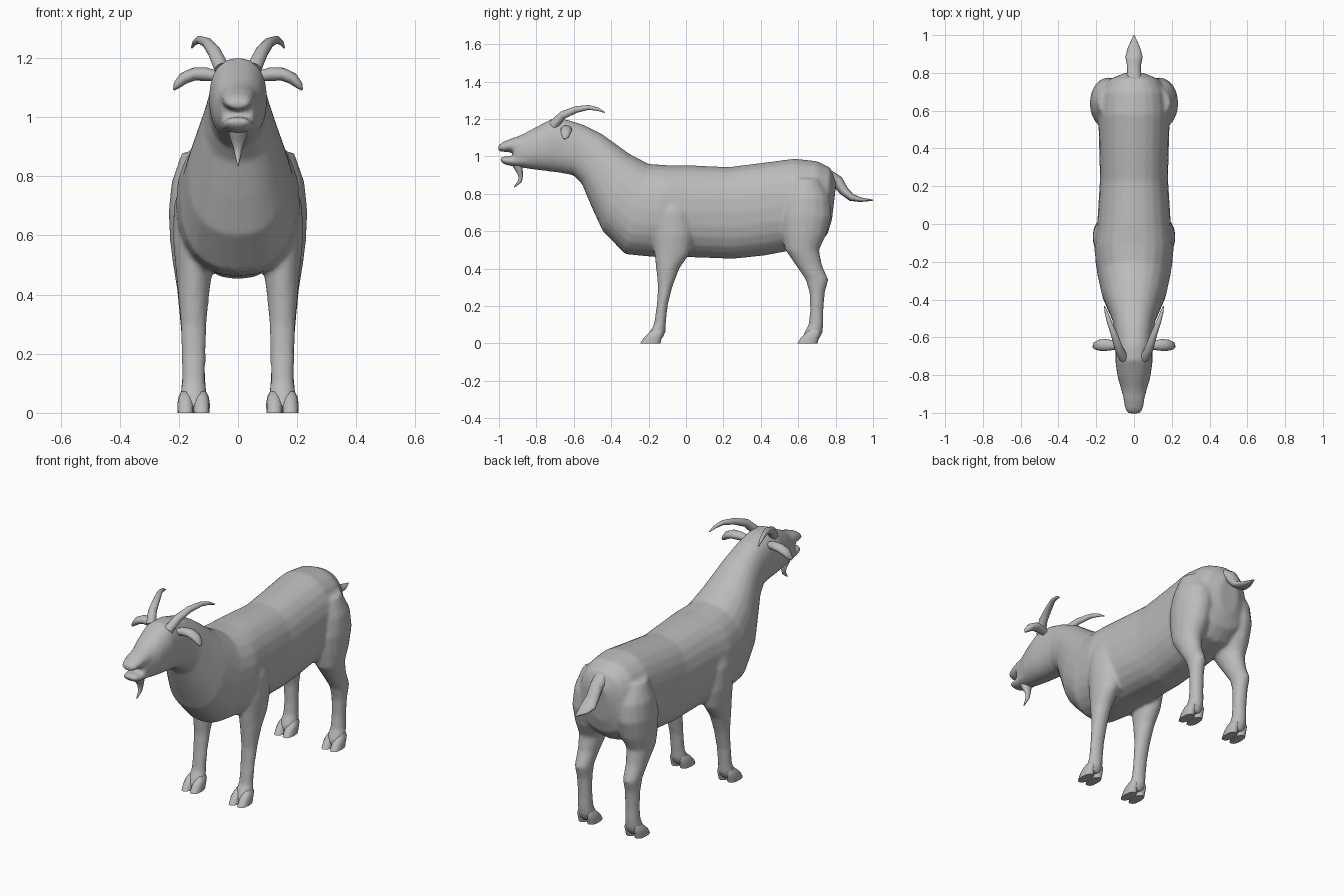
import bpy, bmesh, math
from mathutils import Vector

cube = bpy.data.objects.get("Cube")
if cube:
    bpy.data.objects.remove(cube, do_unlink=True)

grey = bpy.data.materials.new("plain grey")
grey.use_nodes = True
colour = (0.5, 0.5, 0.5, 1)
grey.diffuse_color = colour
shader = next(n for n in grey.node_tree.nodes if n.type == 'BSDF_PRINCIPLED')
shader.inputs["Base Color"].default_value = colour


def loft(bm, rings, sides=16, power=2.0):
    """Skin rings given as (centre, half axis u, half axis v)."""
    loops = []
    for centre, u, v in rings:
        loop = []
        for i in range(sides):
            a = math.tau * i / sides
            c, s = math.cos(a), math.sin(a)
            c = math.copysign(abs(c) ** (2 / power), c)
            s = math.copysign(abs(s) ** (2 / power), s)
            loop.append(bm.verts.new(centre + u * c + v * s))
        loops.append(loop)
    faces = [bm.faces.new(loops[0]), bm.faces.new(loops[-1][::-1])]
    for p, q in zip(loops, loops[1:]):
        for i in range(sides):
            j = (i + 1) % sides
            faces.append(bm.faces.new((p[j], p[i], q[i], q[j])))
    bmesh.ops.recalc_face_normals(bm, faces=faces)


def spine_rings(sections):
    """Sections: top y, top z, bottom y, bottom z, half width."""
    rings = []
    for ty, tz, by, bz, w in sections:
        top, low = Vector((0, ty, tz)), Vector((0, by, bz))
        rings.append(((top + low) / 2, Vector((w, 0, 0)), (top - low) / 2))
    return rings


def limb_rings(sections, side, x_shift=0, y_shift=0):
    """Sections: z, x, half width, front y, back y."""
    return [(Vector((side * (x + x_shift), (y0 + y1) / 2 + y_shift, z)),
             Vector((rx, 0, 0)), Vector((0, (y1 - y0) / 2, 0)))
            for z, x, rx, y0, y1 in sections]


def tube_rings(path, across, side=1):
    """Path: x, y, z, half width along 'across', half thickness."""
    pts = [Vector((side * p[0], p[1], p[2])) for p in path]
    rings = []
    for i, p in enumerate(pts):
        t = (pts[min(i + 1, len(pts) - 1)] - pts[max(i - 1, 0)]).normalized()
        n = t.cross(across).normalized()
        rings.append((p, n.cross(t) * path[i][3], n * path[i][4]))
    return rings


def finish(name, bm, angle=60):
    mesh = bpy.data.meshes.new(name)
    bm.to_mesh(mesh)
    bm.free()
    mesh.materials.append(grey)
    ob = bpy.data.objects.new(name, mesh)
    bpy.context.collection.objects.link(ob)
    bpy.ops.object.select_all(action='DESELECT')
    ob.select_set(True)
    bpy.context.view_layer.objects.active = ob
    bpy.ops.object.shade_smooth_by_angle(angle=math.radians(angle))
    return ob


# Torso, neck and head, from rump to muzzle
torso = [
    (.805, .87, .78, .66, .06), (.77, .94, .755, .58, .14),
    (.70, .975, .69, .52, .18), (.58, .988, .58, .50, .19),
    (.42, .967, .42, .47, .185), (.23, .943, .25, .452, .18),
    (0, .953, 0, .462, .195), (-.10, .953, -.17, .462, .21),
    (-.20, .96, -.325, .477, .195), (-.30, 1.012, -.445, .60, .17),
    (-.38, 1.07, -.505, .73, .14), (-.45, 1.12, -.555, .85, .115),
    (-.55, 1.17, -.60, .898, .10), (-.64, 1.198, -.67, .912, .097),
    (-.72, 1.2, -.75, .922, .098), (-.80, 1.158, -.83, .932, .086),
    (-.87, 1.12, -.88, .94, .068), (-.92, 1.10, -.92, .945, .056)]
upper_muzzle = [
    (-.86, 1.12, -.86, 1.01, .066), (-.93, 1.098, -.93, 1.022, .057),
    (-.98, 1.077, -.985, 1.025, .048), (-1.004, 1.058, -1.004, 1.028, .032)]
lower_jaw = [
    (-.86, 1.01, -.86, .942, .064), (-.93, 1.002, -.93, .948, .055),
    (-.97, 1.0, -.967, .955, .05), (-.994, .996, -.988, .968, .034)]

# Legs, from the shoulder or hip down to the pastern
front_leg = [
    (.82, .11, .07, -.14, 0), (.70, .13, .088, -.18, .04),
    (.58, .14, .08, -.18, .045), (.48, .148, .062, -.17, .02),
    (.40, .15, .053, -.16, -.035), (.30, .15, .044, -.15, -.073),
    (.20, .15, .041, -.157, -.098), (.10, .15, .04, -.172, -.108),
    (.055, .15, .046, -.20, -.11), (.02, .15, .044, -.215, -.13)]
hind_leg = [
    (.88, .11, .08, .56, .72), (.78, .125, .10, .52, .77),
    (.68, .135, .10, .50, .778), (.58, .14, .09, .51, .75),
    (.50, .15, .07, .53, .712), (.42, .152, .055, .585, .727),
    (.34, .153, .046, .64, .762), (.27, .152, .041, .66, .742),
    (.17, .15, .039, .663, .735), (.10, .15, .041, .655, .735),
    (.055, .15, .046, .63, .73), (.02, .15, .044, .625, .71)]

bm = bmesh.new()
loft(bm, spine_rings(torso), 24, 2.3)
loft(bm, spine_rings(upper_muzzle))
loft(bm, spine_rings(lower_jaw))
for side in (1, -1):
    loft(bm, limb_rings(front_leg, side))
    loft(bm, limb_rings(hind_leg, side))
body = finish("body_and_legs", bm)

# Blend the body parts into one soft skin
remesh = body.modifiers.new("Blend", 'REMESH')
remesh.mode = 'VOXEL'
remesh.voxel_size = 0.01
remesh.use_smooth_shade = True
smooth = body.modifiers.new("Soften", 'SMOOTH')
smooth.factor = 0.5
smooth.iterations = 8

# Cloven hooves, two toes to each foot
toe = [(0, .15, .027, -.245, -.137), (.03, .15, .028, -.226, -.13),
       (.055, .15, .024, -.2, -.122), (.072, .15, .015, -.18, -.125)]
for side, side_name in ((1, "left"), (-1, "right")):
    for end, shift in (("front", 0), ("hind", .84)):
        bm = bmesh.new()
        for offset in (-.027, .027):
            loft(bm, limb_rings(toe, side, offset, shift), 12, 2.4)
        finish(f"{end}_hoof_{side_name}", bm, 50)

# Horns and ears, mirrored left and right
horn = [(.055, -.71, 1.165, .026, .026), (.08, -.66, 1.22, .023, .022),
        (.103, -.59, 1.25, .018, .018), (.13, -.52, 1.262, .013, .013),
        (.146, -.47, 1.252, .009, .009), (.156, -.435, 1.235, .003, .003)]
ear = [(.07, -.65, 1.138, .018, .018), (.11, -.643, 1.145, .025, .023),
       (.15, -.64, 1.145, .032, .022), (.185, -.642, 1.13, .029, .02),
       (.207, -.645, 1.107, .02, .013), (.216, -.65, 1.093, .007, .004)]
for side, side_name in ((1, "left"), (-1, "right")):
    for name, path, across in (("horn", horn, Vector((1, 0, 0))),
                               ("ear", ear, Vector((0, 1, 0)))):
        bm = bmesh.new()
        loft(bm, tube_rings(path, across, side), 12)
        finish(f"{name}_{side_name}", bm)

# Tail and beard on the centre line
tail = [(0, .76, .895, .045, .035), (0, .81, .865, .036, .033),
        (0, .845, .815, .038, .026), (0, .885, .78, .046, .02),
        (0, .935, .768, .032, .012), (0, 1, .766, .003, .003)]
beard = [(0, -.905, .965, .035, .028), (0, -.893, .93, .028, .02),
         (0, -.884, .90, .017, .013), (0, -.887, .868, .01, .011),
         (0, -.918, .836, .002, .003)]
for name, path in (("tail", tail), ("beard", beard)):
    bm = bmesh.new()
    loft(bm, tube_rings(path, Vector((1, 0, 0))), 12)
    finish(name, bm)
